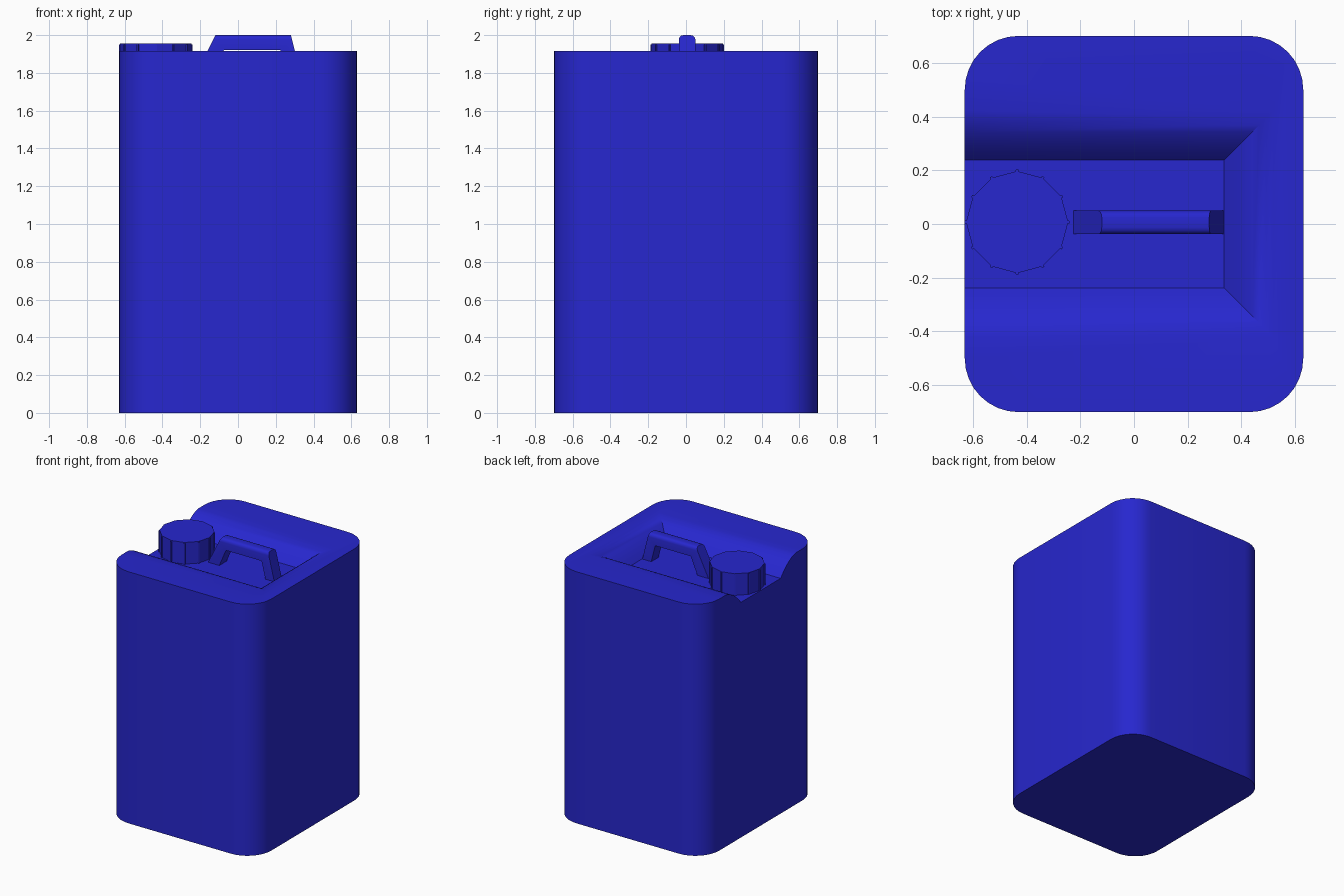
import bpy, bmesh, math

if "Cube" in bpy.data.objects:
    bpy.data.objects.remove(bpy.data.objects["Cube"])

FLOOR, TOP = 1.79, 1.915

blue = bpy.data.materials.new("blue_plastic")
blue.diffuse_color = (0.02, 0.02, 0.62, 1)
blue.use_nodes = True
blue.node_tree.nodes["Principled BSDF"].inputs["Base Color"].default_value = blue.diffuse_color


def make_object(name, bm):
    bmesh.ops.recalc_face_normals(bm, faces=bm.faces)
    mesh = bpy.data.meshes.new(name)
    bm.to_mesh(mesh)
    bm.free()
    obj = bpy.data.objects.new(name, mesh)
    bpy.context.collection.objects.link(obj)
    mesh.materials.append(blue)
    return obj


def loft(name, rings):
    """Skin a stack of closed rings and cap both ends."""
    bm = bmesh.new()
    loops = [[bm.verts.new(p) for p in ring] for ring in rings]
    for a, b in zip(loops, loops[1:]):
        for i in range(len(a)):
            j = (i + 1) % len(a)
            bm.faces.new((a[i], a[j], b[j], b[i]))
    bm.faces.new(loops[0][::-1])
    bm.faces.new(loops[-1])
    return make_object(name, bm)


def smooth(obj, angle=30):
    bpy.ops.object.select_all(action='DESELECT')
    obj.select_set(True)
    bpy.context.view_layer.objects.active = obj
    bpy.ops.object.shade_smooth_by_angle(angle=math.radians(angle))


# Body: rounded rectangle prism
def rounded_rect(hx, hy, r, z, seg=8):
    pts = []
    for k, (sx, sy) in enumerate([(1, 1), (-1, 1), (-1, -1), (1, -1)]):
        for i in range(seg + 1):
            a = math.pi / 2 * (k + i / seg)
            pts.append((sx * (hx - r) + r * math.cos(a),
                        sy * (hy - r) + r * math.sin(a), z))
    return pts


body = loft("body", [rounded_rect(0.63, 0.70, 0.20, z) for z in (0, TOP)])


# Recess in the top: flat floor, walls curving out to the rim, open at -x
def recess_ring(d, z):
    return [(-1.0, -0.238 - d, z), (0.335 + d, -0.238 - d, z),
            (0.335 + d, 0.238 + d, z), (-1.0, 0.238 + d, z)]


steps = 8
rings = []
for i in range(steps + 1):
    t = i / steps
    rings.append(recess_ring(0.21 * t, FLOOR + 0.127 * (1 - (1 - t) ** 2)))
rings.append(recess_ring(0.22, 2.1))
cutter = loft("recess_cutter", rings)
mod = body.modifiers.new("recess", 'BOOLEAN')
mod.operation, mod.object, mod.solver = 'DIFFERENCE', cutter, 'EXACT'
bpy.context.view_layer.objects.active = body
body.select_set(True)
bpy.ops.object.modifier_apply(modifier=mod.name)
bpy.data.objects.remove(cutter)
smooth(body)

# Handle: arch profile extruded sideways, outer edges rounded
profile = [(-0.23, FLOOR - 0.01), (-0.12, 2.0), (0.28, 2.0), (0.335, FLOOR - 0.01),
           (0.26, FLOOR - 0.01), (0.225, 1.92), (-0.075, 1.92), (-0.135, FLOOR - 0.01)]
handle = loft("handle", [[(x, y, z) for x, z in profile] for y in (-0.038, 0.05)])
bm = bmesh.new()
bm.from_mesh(handle.data)
top_edges = [e for e in bm.edges
             if all(v.co.z > 1.99 for v in e.verts)
             and abs(e.verts[0].co.x - e.verts[1].co.x) > 0.1]
bmesh.ops.bevel(bm, geom=top_edges, offset=0.025, segments=3, profile=0.5, affect='EDGES')
bm.to_mesh(handle.data)
bm.free()
smooth(handle)

# Cap: twelve-sided screw lid with a thin grip rib at each corner
cx, cy, cap_top = -0.435, 0.007, 1.955


def circle(r, z, n=12):
    return [(cx + r * math.cos(2 * math.pi * i / n),
             cy + r * math.sin(2 * math.pi * i / n), z) for i in range(n)]


loft("cap", [circle(0.19, FLOOR - 0.01), circle(0.19, cap_top)])
for i in range(12):
    a = 2 * math.pi * i / 12
    c, s = math.cos(a), math.sin(a)
    section = [(0.17, -0.007), (0.195, -0.005), (0.195, 0.005), (0.17, 0.007)]
    loft(f"cap_rib_{i + 1}", [[(cx + u * c - v * s, cy + u * s + v * c, z)
                               for u, v in section]
                              for z in (FLOOR, cap_top - 0.005)])
